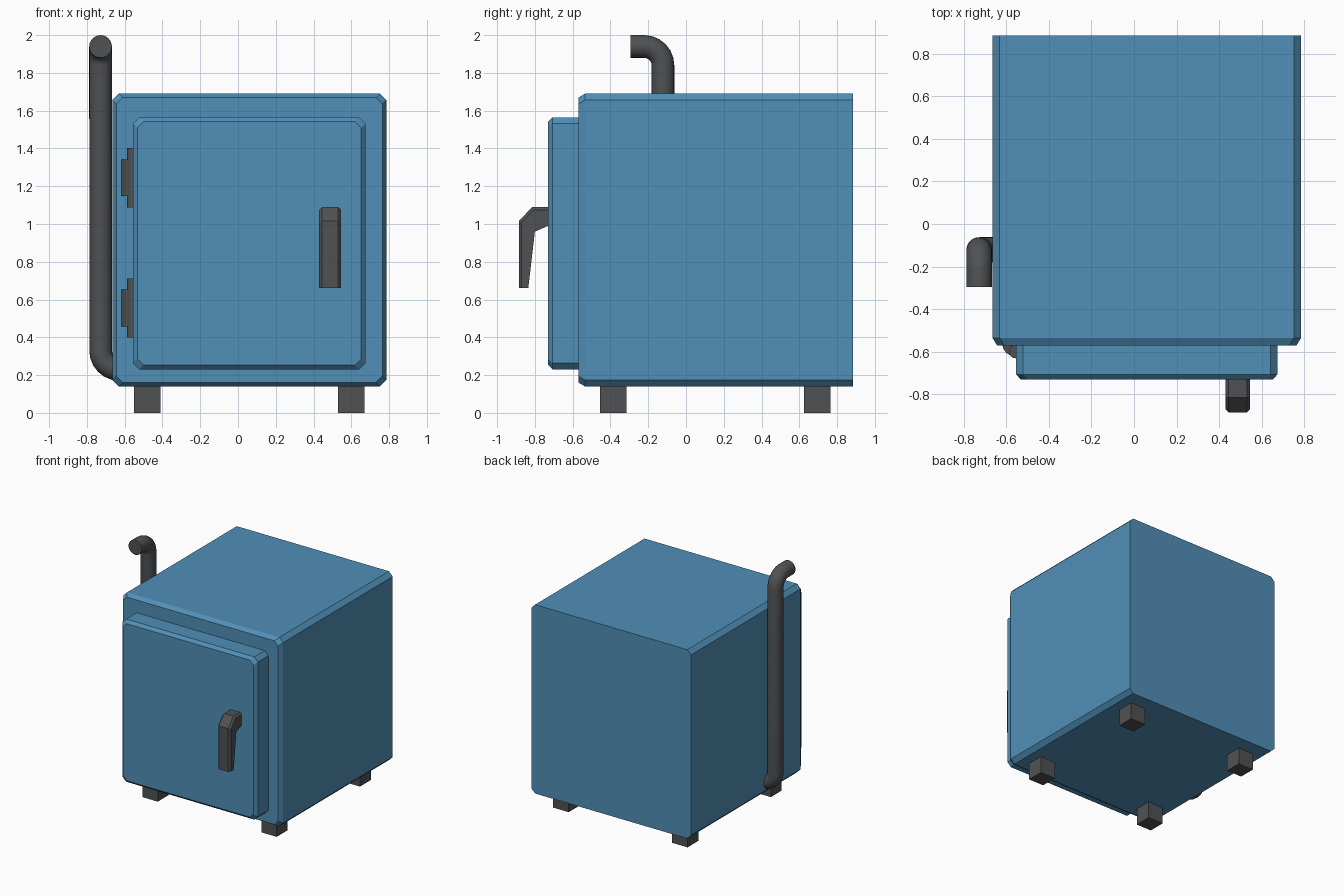
import bpy, bmesh, math
from mathutils import Vector

if "Cube" in bpy.data.objects:
    bpy.data.objects.remove(bpy.data.objects["Cube"])


def material(name, rgb):
    m = bpy.data.materials.new(name)
    m.diffuse_color = (*rgb, 1)
    m.use_nodes = True
    m.node_tree.nodes["Principled BSDF"].inputs["Base Color"].default_value = m.diffuse_color
    return m


BLUE = material("blue_enamel", (0.082, 0.275, 0.475))
GREY = material("dark_grey_iron", (0.08, 0.083, 0.088))


def finish(name, bm, mat):
    bmesh.ops.recalc_face_normals(bm, faces=bm.faces)
    mesh = bpy.data.meshes.new(name)
    bm.to_mesh(mesh)
    bm.free()
    mesh.materials.append(mat)
    ob = bpy.data.objects.new(name, mesh)
    bpy.context.collection.objects.link(ob)
    return ob


def loft(name, rings, mat):
    """Skin a list of matching point rings and cap both ends."""
    bm = bmesh.new()
    vs = [[bm.verts.new(p) for p in r] for r in rings]
    n = len(vs[0])
    for a, b in zip(vs, vs[1:]):
        for i in range(n):
            j = (i + 1) % n
            bm.faces.new((a[i], a[j], b[j], b[i]))
    bm.faces.new(vs[0])
    bm.faces.new(vs[-1])
    return finish(name, bm, mat)


def smooth(ob, angle=40):
    bpy.context.view_layer.objects.active = ob
    ob.select_set(True)
    bpy.ops.object.shade_smooth_by_angle(angle=math.radians(angle))
    ob.select_set(False)


def octagon(x0, x1, z0, z1, c, y):
    return [(x0 + c, y, z0), (x1 - c, y, z0), (x1, y, z0 + c), (x1, y, z1 - c),
            (x1 - c, y, z1), (x0 + c, y, z1), (x0, y, z1 - c), (x0, y, z0 + c)]


def chamfered_box(name, x0, x1, z0, z1, front, back, c, inset, depth):
    loft(name, [octagon(x0, x1, z0, z1, c, back),
                octagon(x0, x1, z0, z1, c, front + depth),
                octagon(x0 + inset, x1 - inset, z0 + inset, z1 - inset, c, front)], BLUE)


def cylinder(name, x, y, z0, z1, r, n=16):
    ring = [(x + r * math.cos(2 * math.pi * i / n), y + r * math.sin(2 * math.pi * i / n))
            for i in range(n)]
    smooth(loft(name, [[(a, b, z) for a, b in ring] for z in (z0, z1)], GREY))


# Cabinet and door
chamfered_box("cabinet", -0.665, 0.785, 0.14, 1.69, -0.57, 0.885, 0.034, 0.021, 0.035)
chamfered_box("door", -0.555, 0.675, 0.23, 1.565, -0.73, -0.565, 0.033, 0.023, 0.024)

# Feet
for side, x in (("left", -0.48), ("right", 0.60)):
    for end, y in (("front", -0.385), ("back", 0.695)):
        h = 0.07
        loft(f"foot_{end}_{side}", [[(x - h, y - h, z), (x + h, y - h, z),
                                     (x + h, y + h, z), (x - h, y + h, z)]
                                    for z in (0, 0.145)], GREY)

# Door handle, a bent profile with lightly bevelled edges
profile = [(-0.725, 1.09), (-0.815, 1.09), (-0.885, 1.015), (-0.885, 0.66),
           (-0.835, 0.66), (-0.80, 0.96), (-0.725, 0.992)]
handle = loft("door_handle", [[(x, y, z) for y, z in profile] for x in (0.43, 0.545)], GREY)
bm = bmesh.new()
bm.from_mesh(handle.data)
outer = [e for e in bm.edges if abs(e.verts[0].co.x - e.verts[1].co.x) < 1e-4
         and all(v.co.z > 1.0 or v.co.y < -0.88 for v in e.verts)]
bmesh.ops.bevel(bm, geom=outer, offset=0.015, segments=1, affect='EDGES')
bm.to_mesh(handle.data)
bm.free()

# Hinges: a wide barrel with a thinner pin
for name, z in (("upper", 1.245), ("lower", 0.555)):
    cylinder(f"{name}_hinge_barrel", -0.557, -0.56, z - 0.097, z + 0.097, 0.063)
    cylinder(f"{name}_hinge_pin", -0.557, -0.60, z - 0.157, z + 0.157, 0.031)

# Side pipe: out of the cabinet, up the side, then bent forward
px, py, R, r = -0.7275, -0.122, 0.10, 0.06
STEPS, SIDES = 6, 24
angles = [math.pi / 2 * i / STEPS for i in range(STEPS + 1)]
path = [Vector((-0.60, py, 0.23))]
path += [Vector((px + R - R * math.sin(a), py, 0.33 - R * math.cos(a))) for a in angles]
path += [Vector((px, py - R + R * math.cos(a), 1.84 + R * math.sin(a))) for a in angles]
path += [Vector((px, -0.295, 1.94))]
rings = []
ref = Vector((0, 1, 0))
for i, p in enumerate(path):
    t = (path[min(i + 1, len(path) - 1)] - path[max(i - 1, 0)]).normalized()
    ref = (ref - t * ref.dot(t)).normalized()
    other = t.cross(ref)
    rings.append([p + r * (ref * math.cos(k * 2 * math.pi / SIDES)
                           + other * math.sin(k * 2 * math.pi / SIDES))
                  for k in range(SIDES)])
smooth(loft("side_pipe", rings, GREY))
